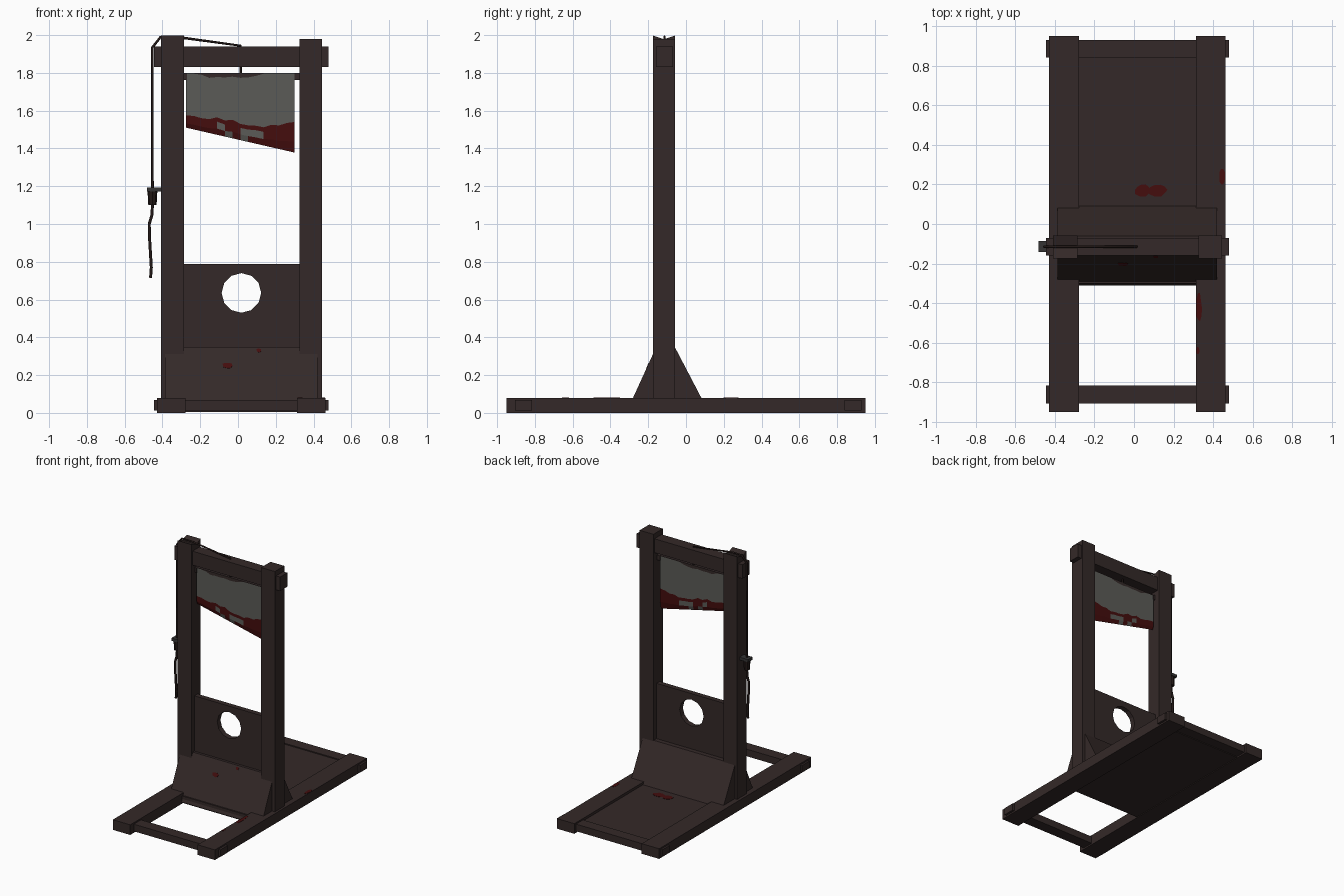
import bpy, bmesh, math, random
from mathutils import Vector

if "Cube" in bpy.data.objects:
    bpy.data.objects.remove(bpy.data.objects["Cube"])
random.seed(4)


def material(name, rgb):
    m = bpy.data.materials.new(name)
    m.diffuse_color = (*rgb, 1)
    m.use_nodes = True
    m.node_tree.nodes["Principled BSDF"].inputs["Base Color"].default_value = m.diffuse_color
    return m


WOOD = material("dark wood", (0.034, 0.022, 0.021))
STEEL = material("dull steel", (0.105, 0.105, 0.095))
BLOOD = material("dried red", (0.058, 0.004, 0.004))
ROPE = material("dark rope", (0.016, 0.009, 0.008))
IRON = material("dark iron", (0.035, 0.034, 0.034))


def finish(name, bm, *mats):
    bmesh.ops.recalc_face_normals(bm, faces=bm.faces)
    me = bpy.data.meshes.new(name)
    bm.to_mesh(me)
    bm.free()
    for m in mats:
        me.materials.append(m)
    ob = bpy.data.objects.new(name, me)
    bpy.context.collection.objects.link(ob)
    return ob


def prism(name, pts, axis, lo, hi, mat):
    """Extrude a 2D profile along x (profile is y,z) or along y (profile is x,z)."""
    bm = bmesh.new()
    place = (lambda a, b: (lo, a, b)) if axis == "x" else (lambda a, b: (a, lo, b))
    face = bm.faces.new([bm.verts.new(place(*p)) for p in pts])
    ext = bmesh.ops.extrude_face_region(bm, geom=[face])
    shift = Vector((hi - lo, 0, 0) if axis == "x" else (0, hi - lo, 0))
    bmesh.ops.translate(bm, vec=shift, verts=[v for v in ext["geom"] if isinstance(v, bmesh.types.BMVert)])
    # keep the starting cap so the prism is closed
    if not face.is_valid or len(bm.faces) < len(pts) + 2:
        bm.verts.ensure_lookup_table()
        bmesh.ops.holes_fill(bm, edges=bm.edges, sides=0)
    return finish(name, bm, mat)


def box(name, x, y, z, mat=WOOD):
    return prism(name, [(y[0], z[0]), (y[1], z[0]), (y[1], z[1]), (y[0], z[1])], "x", x[0], x[1], mat)


# Base frame: side rails, cross beams, floor board
for side, x in (("left", (-0.43, -0.278)), ("right", (0.312, 0.463))):
    box(side + "_base_rail", x, (-0.95, 0.95), (0, 0.08))
box("front_cross_beam", (-0.445, 0.48), (-0.905, -0.815), (0.012, 0.068))
box("rear_cross_beam", (-0.445, 0.48), (0.84, 0.928), (0.012, 0.068))
box("floor_board", (-0.28, 0.314), (-0.30, 0.845), (0.006, 0.06))

# Sloped foot that braces both posts
prism("sloped_foot", [(-0.31, 0.015), (0.115, 0.015), (-0.06, 0.35), (-0.157, 0.35)], "x", -0.387, 0.42, WOOD)

# Posts: the left one has a rope groove on top
prism("left_post", [(-0.175, 0.01), (-0.057, 0.01), (-0.057, 1.998), (-0.116, 1.978), (-0.175, 1.998)],
      "x", -0.408, -0.286, WOOD)
box("right_post", (0.325, 0.445), (-0.175, -0.057), (0.01, 1.98))
box("top_beam", (-0.445, 0.48), (-0.16, -0.07), (1.83, 1.94))

# Neck board: two halves around a twelve-sided hole
cx, cz, r = 0.018, 0.635, 0.105
arc = [(cx + r * math.cos(math.pi * i / 6), r * math.sin(math.pi * i / 6)) for i in range(7)]
prism("neck_board_upper", [(-0.29, cz), (-0.29, 0.787), (0.33, 0.787), (0.33, cz)]
      + [(x, cz + h) for x, h in arc], "y", -0.136, -0.096, WOOD)
prism("neck_board_lower", [(-0.29, cz), (-0.29, 0.33), (0.33, 0.33), (0.33, cz)]
      + [(x, cz - h) for x, h in arc], "y", -0.136, -0.096, WOOD)

# Blade: columns split into rows, with a ragged stained edge along the bottom
stain = [1.575, 1.572, 1.56, 1.555, 1.565, 1.548, 1.552, 1.53, 1.522, 1.52, 1.512, 1.525, 1.522, 1.535, 1.54]
clean_spots = {(4, 1), (5, 0), (7, 0), (7, 1), (8, 1), (9, 1)}
rust = [0, 0, 0.006, 0.022, 0.018, 0.02, 0.016, 0.022, 0.02, 0.012, 0, 0, 0, 0, 0]
bm = bmesh.new()
grid = {}
n = len(stain)
for i, top in enumerate(stain):
    t = i / (n - 1)
    x, low = -0.275 + 0.575 * t, 1.51 - 0.132 * t
    rows = [low, low + (top - low) * 0.35, low + (top - low) * 0.75, top, 1.796 - rust[i], 1.80]
    for k, y in enumerate((-0.124, -0.106)):
        for j, z in enumerate(rows):
            yy = -0.115 if j == 0 else y
            grid[i, j, k] = bm.verts.new((x, yy, z))
for i in range(n - 1):
    for j in range(5):
        for k in (0, 1):
            f = bm.faces.new([grid[i, j, k], grid[i + 1, j, k], grid[i + 1, j + 1, k], grid[i, j + 1, k]])
            f.material_index = 2 if j == 4 else 1 if j < 3 and (i, j) not in clean_spots else 0
    f = bm.faces.new([grid[i, 5, 0], grid[i + 1, 5, 0], grid[i + 1, 5, 1], grid[i, 5, 1]])
    f.material_index = 2
for i in (0, n - 1):
    for j in range(5):
        f = bm.faces.new([grid[i, j, 0], grid[i, j + 1, 0], grid[i, j + 1, 1], grid[i, j, 1]])
        f.material_index = 1 if j < 3 else 0
bmesh.ops.remove_doubles(bm, verts=bm.verts, dist=0.0001)
finish("blade", bm, STEEL, BLOOD, WOOD)
for side, x in (("left", (-0.29, -0.27)), ("right", (0.298, 0.33))):
    box(side + "_blade_guide", x, (-0.13, -0.10), (1.762, 1.80))


# Rope over the left post, and its loose tail
def rope(name, pts, radius):
    cu = bpy.data.curves.new(name, "CURVE")
    cu.dimensions = "3D"
    cu.bevel_depth = radius
    cu.bevel_resolution = 1
    cu.use_fill_caps = True
    sp = cu.splines.new("POLY")
    sp.points.add(len(pts) - 1)
    for p, (x, y, z) in zip(sp.points, pts):
        p.co = (x, y, z, 1)
    cu.materials.append(ROPE)
    bpy.context.collection.objects.link(bpy.data.objects.new(name, cu))


Y = -0.114
rope("rope", [(-0.453, Y, 1.17), (-0.453, Y, 1.935), (-0.41, Y, 1.99), (-0.33, Y, 1.991),
              (0.013, Y, 1.944), (0.015, Y, 1.79)], 0.007)
rope("rope_tail", [(-0.453, Y, 1.11), (-0.455, Y, 1.05), (-0.47, Y, 1.0), (-0.468, Y, 0.92),
                   (-0.459, Y, 0.77), (-0.463, Y, 0.715)], 0.009)

# Cleat that holds the rope
box("cleat_plate", (-0.483, -0.405), (-0.142, -0.086), (1.172, 1.194), IRON)
bm = bmesh.new()
bmesh.ops.create_cone(bm, cap_ends=True, segments=8, radius1=0.022, radius2=0.026, depth=0.075)
finish("cleat_knob", bm, ROPE).location = (-0.453, Y, 1.137)


# Thin stains lying on the wood
def splash(name, loc, sx, sy, tilt=0.0):
    bm = bmesh.new()
    ring = []
    for i in range(10):
        a, k = math.tau * i / 10, random.uniform(0.75, 1.1)
        ring.append((sx * k * math.cos(a), sy * k * math.sin(a)))
    lo, hi = ([bm.verts.new((x, y, z)) for x, y in ring] for z in (-0.002, 0.002))
    bm.faces.new(lo)
    bm.faces.new(hi)
    for i in range(10):
        j = (i + 1) % 10
        bm.faces.new([lo[i], lo[j], hi[j], hi[i]])
    ob = finish(name, bm, BLOOD)
    ob.location, ob.rotation_euler = loc, (tilt, 0, 0)


FRONT = math.atan2(0.335, 0.153)
splash("floor_stain_left", (0.045, 0.172, 0.06), 0.045, 0.034)
splash("floor_stain_right", (0.12, 0.172, 0.06), 0.052, 0.034)
splash("rail_stain_rear", (0.446, 0.237, 0.08), 0.017, 0.042)
splash("rail_stain_front", (0.328, -0.42, 0.08), 0.016, 0.07)
splash("rail_stain_small", (0.322, -0.64, 0.08), 0.009, 0.022)
splash("foot_stain_large", (-0.055, -0.2027, 0.25), 0.03, 0.018, FRONT)
splash("foot_stain_small", (0.11, -0.1662, 0.33), 0.014, 0.012, FRONT)
